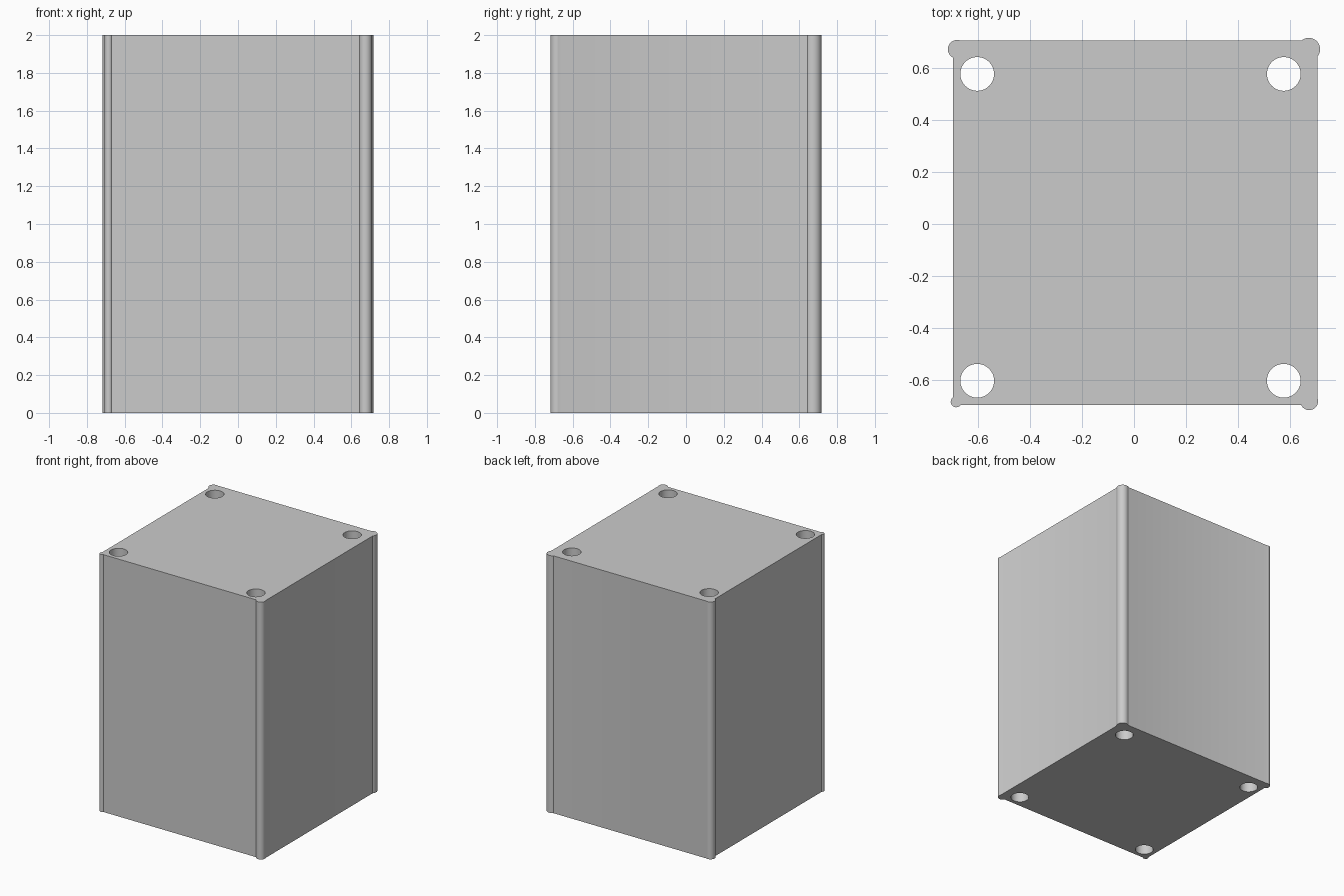
import bpy, bmesh
from math import acos, cos, sin, pi, radians

cube = bpy.data.objects.get("Cube")
if cube:
    bpy.data.objects.remove(cube, do_unlink=True)

HEIGHT = 2.0
HOLE_RADIUS = 0.065
# Distance of the flat sides from the centre: +x, +y, -x, -y
SIDES = [0.706, 0.706, 0.698, 0.698]
# Corner beads, counter-clockwise from back left: x, y, radius
BEADS = [(0.673, 0.673, 0.044), (-0.681, 0.673, 0.036),
         (-0.685, -0.685, 0.021), (0.675, -0.683, 0.034)]


def arc(cx, cy, r, start, end, steps):
    return [(cx + r * cos(start + (end - start) * i / steps),
             cy + r * sin(start + (end - start) * i / steps))
            for i in range(steps + 1)]


def side_gap(k, cx, cy):
    # how far the bead's centre lies inside side k
    a = (k % 4) * pi / 2
    return SIDES[k % 4] - (cx * cos(a) + cy * sin(a))


# Outline: the straight sides joined by the outer arc of each bead
outline = []
for k, (cx, cy, r) in enumerate(BEADS):
    base = k * pi / 2
    start = base - acos(side_gap(k, cx, cy) / r)
    end = base + pi / 2 + acos(side_gap(k + 1, cx, cy) / r)
    outline += arc(cx, cy, r, start, end, 24)

# Four through holes near the corners
loops = [outline]
for x in (-0.604, 0.577):
    for y in (-0.604, 0.578):
        loops.append(arc(x, y, HOLE_RADIUS, 0, 2 * pi, 48)[:-1])

# Filled flat profile, extruded upright
profile = bpy.data.curves.new("block_profile", "CURVE")
profile.dimensions = "2D"
profile.fill_mode = "BOTH"
profile.extrude = HEIGHT / 2
for loop in loops:
    spline = profile.splines.new("POLY")
    spline.points.add(len(loop) - 1)
    for point, (x, y) in zip(spline.points, loop):
        point.co = (x, y, 0, 1)
    spline.use_cyclic_u = True
helper = bpy.data.objects.new("profile_helper", profile)
bpy.context.collection.objects.link(helper)
bpy.context.view_layer.update()
evaluated = helper.evaluated_get(bpy.context.evaluated_depsgraph_get())
mesh = bpy.data.meshes.new_from_object(evaluated)
bpy.data.objects.remove(helper, do_unlink=True)

# Weld the caps to the walls and stand the block on the ground
bm = bmesh.new()
bm.from_mesh(mesh)
bmesh.ops.remove_doubles(bm, verts=bm.verts, dist=0.0002)
bmesh.ops.translate(bm, verts=bm.verts, vec=(0, 0, HEIGHT / 2))
bmesh.ops.recalc_face_normals(bm, faces=bm.faces)
bm.to_mesh(mesh)
bm.free()

block = bpy.data.objects.new("drilled_block", mesh)
bpy.context.collection.objects.link(block)

# Plain grey
grey = bpy.data.materials.new("plain_grey")
grey.use_nodes = True
colour = (0.6, 0.6, 0.6, 1)
grey.diffuse_color = colour
grey.node_tree.nodes["Principled BSDF"].inputs["Base Color"].default_value = colour
mesh.materials.clear()
mesh.materials.append(grey)

bpy.ops.object.select_all(action="DESELECT")
block.select_set(True)
bpy.context.view_layer.objects.active = block
bpy.ops.object.shade_smooth_by_angle(angle=radians(30))
